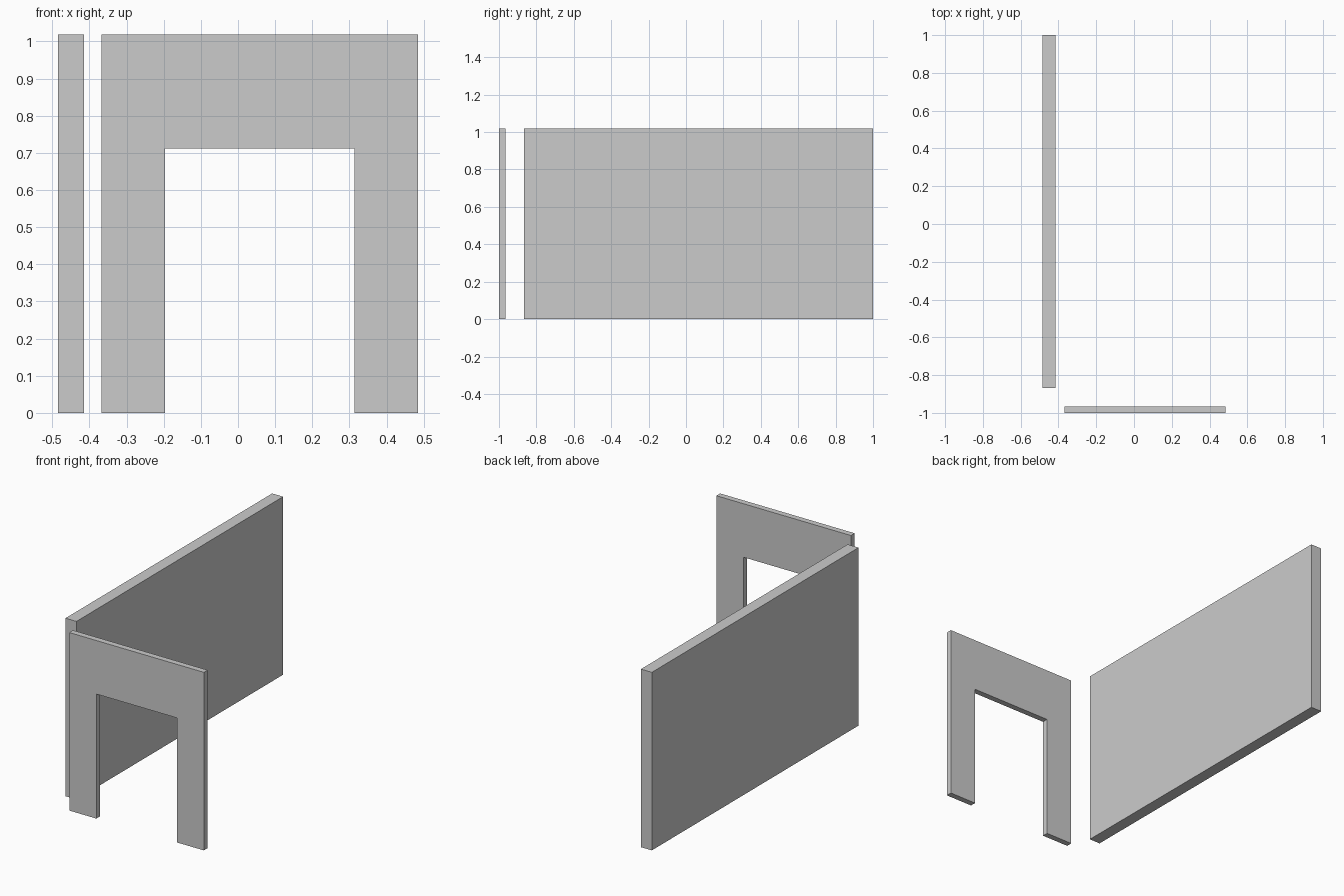
import bpy, bmesh
from mathutils import Vector

if "Cube" in bpy.data.objects:
    bpy.data.objects.remove(bpy.data.objects["Cube"])


def extruded_panel(name, profile, y0, y1):
    """Extrude an (x, z) outline from y0 to y1."""
    bm = bmesh.new()
    face = bm.faces.new([bm.verts.new((x, y0, z)) for x, z in profile])
    result = bmesh.ops.extrude_face_region(bm, geom=[face])
    moved = [v for v in result["geom"] if isinstance(v, bmesh.types.BMVert)]
    bmesh.ops.translate(bm, verts=moved, vec=Vector((0, y1 - y0, 0)))
    bmesh.ops.recalc_face_normals(bm, faces=bm.faces)
    mesh = bpy.data.meshes.new(name)
    bm.to_mesh(mesh)
    bm.free()
    obj = bpy.data.objects.new(name, mesh)
    bpy.context.collection.objects.link(obj)
    return obj


HEIGHT = 1.018

# Long solid wall on the left
extruded_panel("side_wall",
               [(-0.484, 0), (-0.415, 0), (-0.415, HEIGHT), (-0.484, HEIGHT)],
               -0.867, 1.0)

# Thin front wall with a doorway open at the floor
left, right, leg, door_top = -0.367, 0.484, 0.171, 0.712
extruded_panel("doorway_wall",
               [(left, 0), (left + leg, 0), (left + leg, door_top),
                (right - leg, door_top), (right - leg, 0), (right, 0),
                (right, HEIGHT), (left, HEIGHT)],
               -1.0, -0.966)
